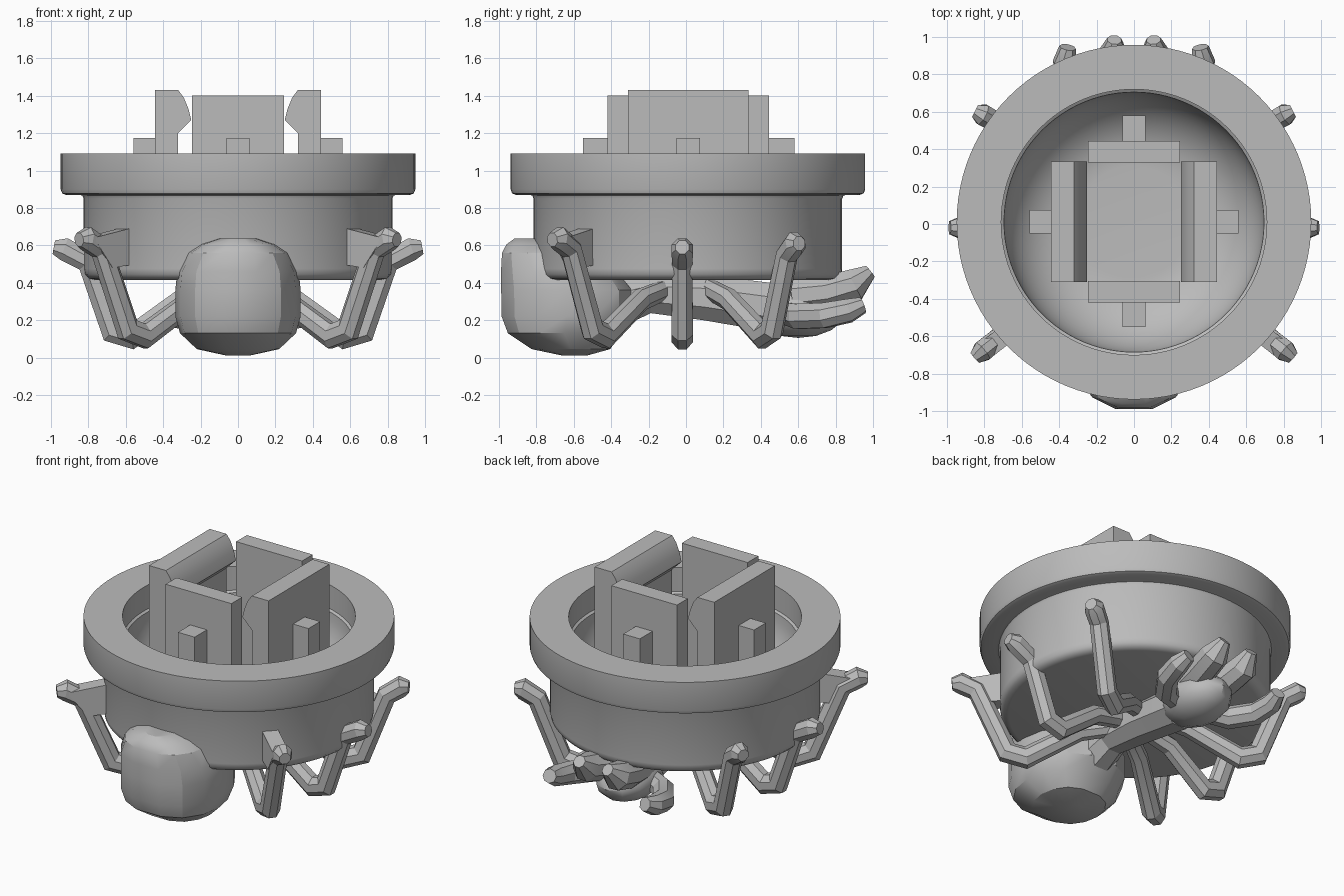
import bpy, bmesh, math
from mathutils import Vector

if "Cube" in bpy.data.objects:
    bpy.data.objects.remove(bpy.data.objects["Cube"])

grey = bpy.data.materials.new("plain_grey")
grey.diffuse_color = (0.5, 0.5, 0.5, 1)
grey.use_nodes = True
grey.node_tree.nodes["Principled BSDF"].inputs["Base Color"].default_value = grey.diffuse_color
CY = 0.01  # y centre of the round cup


def finish(name, bm, angle=None):
    bmesh.ops.recalc_face_normals(bm, faces=bm.faces)
    me = bpy.data.meshes.new(name)
    bm.to_mesh(me)
    bm.free()
    ob = bpy.data.objects.new(name, me)
    bpy.context.collection.objects.link(ob)
    me.materials.append(grey)
    if angle:
        bpy.ops.object.select_all(action='DESELECT')
        ob.select_set(True)
        bpy.context.view_layer.objects.active = ob
        bpy.ops.object.shade_smooth_by_angle(angle=math.radians(angle))
    return ob


def loft(name, rings, angle=None):
    """Skin a list of equal-length point rings and cap both ends."""
    bm = bmesh.new()
    vs = [[bm.verts.new(p) for p in r] for r in rings]
    n = len(rings[0])
    for a, b in zip(vs, vs[1:]):
        for i in range(n):
            j = (i + 1) % n
            bm.faces.new((a[i], a[j], b[j], b[i]))
    bm.faces.new(vs[0])
    bm.faces.new(vs[-1])
    return finish(name, bm, angle)


def circle(r, z, n=96):
    return [(r * math.cos(math.tau * i / n), CY + r * math.sin(math.tau * i / n), z) for i in range(n)]


def box(name, x0, x1, y0, y1, z0, z1):
    return loft(name, [[(x0, y0, z), (x1, y0, z), (x1, y1, z), (x0, y1, z)] for z in (z0, z1)])


def tube(name, pts, radii, wide=1.0):
    """Eight-sided limb with mitred bends; rings stay upright in the limb's plane."""
    pts = [Vector(p) for p in pts]
    flat = pts[-1] - pts[0]
    side = Vector((-flat.y, flat.x, 0)).normalized()
    rings = []
    for i, p in enumerate(pts):
        d0 = (p - pts[i - 1]).normalized() if i else (pts[1] - p).normalized()
        d1 = (pts[i + 1] - p).normalized() if i < len(pts) - 1 else d0
        t = (d0 + d1).normalized()
        s = (side - t * side.dot(t)).normalized()
        u = t.cross(s)
        mitre = min(1.5, 1 / max(0.5, t.dot(d0)))
        rings.append([p + radii[i] * (s * math.cos(a) * wide + u * math.sin(a) * mitre)
                      for a in (math.tau * (k + 0.5) / 8 for k in range(8))])
    return loft(name, rings, 20)


# cup: outer wall with rounded corners, wide flange, stepped bore and bowl floor
profile = [(0.77, 0.415), (0.80, 0.423), (0.82, 0.445), (0.825, 0.475), (0.825, 0.85),
           (0.832, 0.866), (0.85, 0.87), (0.92, 0.87), (0.94, 0.878), (0.948, 0.90),
           (0.948, 1.09), (0.71, 1.09), (0.71, 0.93), (0.695, 0.92)]
for k in range(1, 13):
    a = math.radians(k * 7.5)
    profile.append((0.30 + 0.395 * math.cos(a), 0.92 - 0.40 * math.sin(a)))
loft("cup", [circle(r, z) for r, z in profile], 35)

# stem: two flat plates, two hooked clips and four short ribs
for name, y0, y1 in (("front_plate", -0.42, -0.305), ("back_plate", 0.33, 0.445)):
    box(name, -0.245, 0.245, y0, y1, 0.5, 1.40)
clip = [(0.445, 0.5), (0.445, 1.43), (0.32, 1.43), (0.29, 1.39), (0.265, 1.33),
        (0.25, 1.27), (0.32, 1.20), (0.32, 0.5)]
for s, tag in ((-1, "left"), (1, "right")):
    loft(tag + "_clip", [[(s * x, y, z) for x, z in clip] for y in (-0.31, 0.335)], 25)
    box(tag + "_rib", *sorted((s * 0.44, s * 0.56)), -0.05, 0.075, 0.5, 1.175)
box("front_rib", -0.062, 0.062, -0.55, -0.41, 0.5, 1.175)
box("back_rib", -0.062, 0.062, 0.44, 0.58, 0.5, 1.175)

# abdomen: blunt low-poly bulb, rows of (z, half width, front y, back y)
rows = [(0.01, 0.06, -0.66, -0.53), (0.045, 0.22, -0.83, -0.40), (0.13, 0.31, -0.96, -0.34),
        (0.22, 0.335, -0.995, -0.28), (0.36, 0.335, -0.997, -0.28), (0.46, 0.325, -0.997, -0.36),
        (0.56, 0.27, -0.99, -0.48), (0.605, 0.2, -0.965, -0.55), (0.637, 0.1, -0.92, -0.62)]
rings = []
for z, w, y0, y1 in rows:
    ring = []
    for k in range(14):
        a = math.tau * k / 14
        c, s = math.cos(a), math.sin(a)
        ring.append((w * math.copysign(abs(c) ** 0.8, c), (y0 + y1) / 2 + (y1 - y0) / 2 * s, z))
    rings.append(ring)
loft("abdomen", rings, 28)

# thorax and head along the underside
tube("thorax", [(0, -0.42, 0.27), (0, -0.2, 0.34), (0, 0.1, 0.32), (0, 0.45, 0.27)],
     [0.14, 0.11, 0.13, 0.14])
bm = bmesh.new()
bmesh.ops.create_uvsphere(bm, u_segments=12, v_segments=8, radius=1)
for v in bm.verts:
    v.co = Vector((v.co.x * 0.19, 0.60 + v.co.y * 0.25, 0.245 + v.co.z * 0.14))
finish("head", bm, 35)

# mirrored limbs
for s, tag in ((-1, "left"), (1, "right")):
    def m(pts):
        return [(s * x, y, z) for x, y, z in pts]
    legs = {
        "front_leg": [(0.05, -0.12, 0.36), (0.24, -0.24, 0.31), (0.50, -0.43, 0.115),
                      (0.59, -0.50, 0.15), (0.73, -0.615, 0.58), (0.81, -0.68, 0.635), (0.85, -0.715, 0.63)],
        "middle_leg": [(0.05, -0.02, 0.36), (0.30, -0.02, 0.31), (0.57, -0.02, 0.11),
                       (0.67, -0.02, 0.14), (0.80, -0.02, 0.51), (0.93, -0.02, 0.58), (0.985, -0.02, 0.59)],
        "rear_leg": [(0.05, 0.12, 0.37), (0.24, 0.23, 0.31), (0.50, 0.41, 0.115),
                     (0.60, 0.46, 0.15), (0.73, 0.54, 0.55), (0.81, 0.585, 0.61), (0.85, 0.605, 0.61)]}
    for name, pts in legs.items():
        tube(f"{tag}_{name}", m(pts), [0.055, 0.06, 0.065, 0.065, 0.062, 0.065, 0.04], 0.95)
    # web joining the front leg to the cup
    a, b = (0.80, -0.68), (0.57, -0.50)
    web = [(a, 0.64), (b, 0.70), (b, 0.50), ((0.70, -0.60), 0.48)]
    loft(tag + "_web", [[(s * (p[0] + d * 0.6), p[1] + d * 0.8, z) for p, z in web] for d in (-0.05, 0.05)])
    # feeler and jaw at the head
    tube(tag + "_feeler", m([(0.08, 0.52, 0.24), (0.25, 0.60, 0.22), (0.35, 0.74, 0.225),
                             (0.37, 0.87, 0.25), (0.355, 0.945, 0.28)]), [0.06, 0.07, 0.07, 0.065, 0.045])
    tube(tag + "_jaw", m([(0.07, 0.58, 0.33), (0.10, 0.76, 0.35), (0.115, 0.90, 0.39),
                          (0.105, 0.985, 0.46)]), [0.10, 0.095, 0.09, 0.04])
